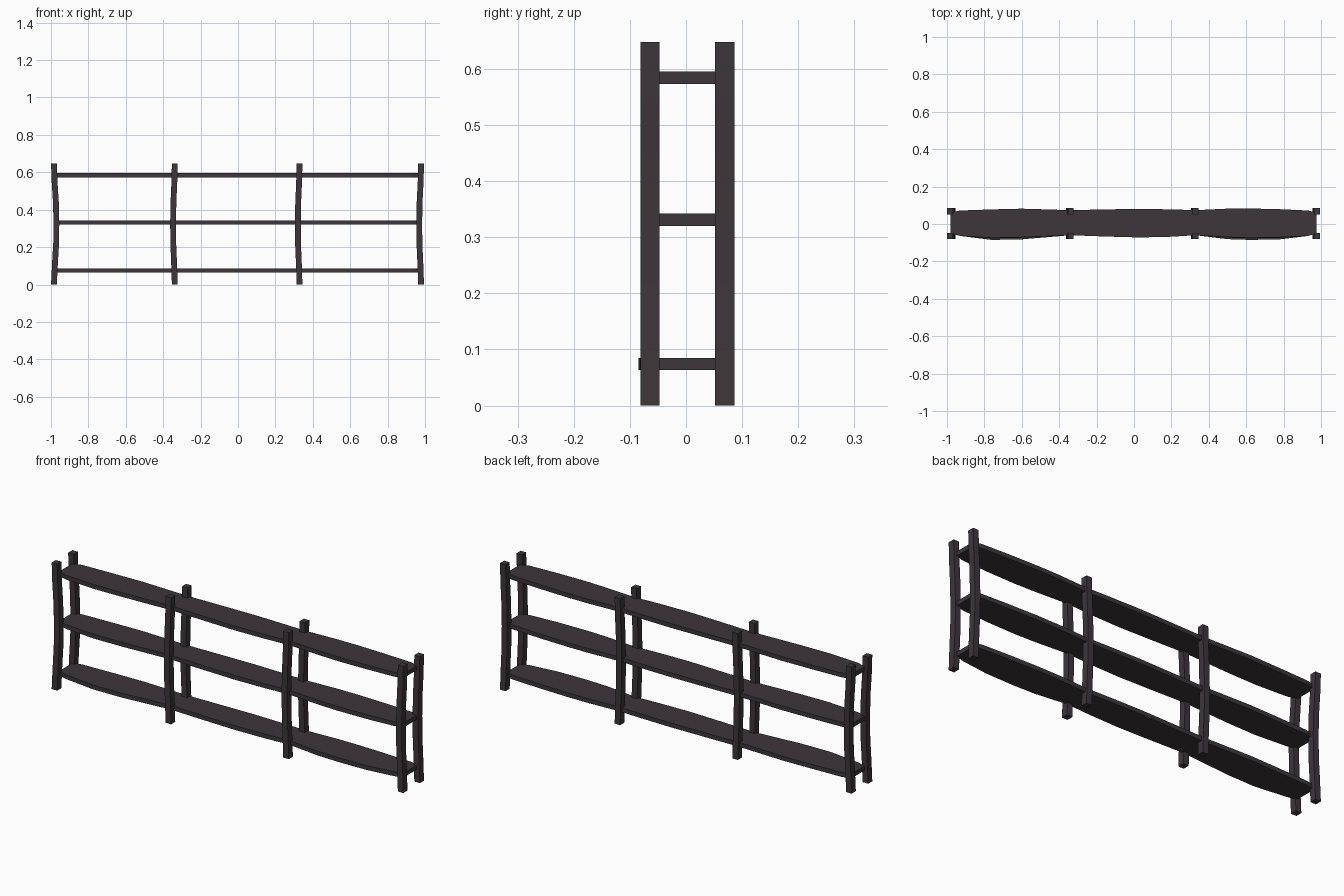
import bpy, bmesh

if "Cube" in bpy.data.objects:
    bpy.data.objects.remove(bpy.data.objects["Cube"])

mat = bpy.data.materials.new("dark_wood")
mat.diffuse_color = (0.047, 0.037, 0.043, 1)
mat.use_nodes = True
mat.node_tree.nodes["Principled BSDF"].inputs["Base Color"].default_value = mat.diffuse_color


def loft(name, rings):
    """Skin a list of 4-point rings into a closed flat-shaded solid."""
    bm = bmesh.new()
    vs = [[bm.verts.new(p) for p in r] for r in rings]
    for a, b in zip(vs, vs[1:]):
        for i in range(4):
            j = (i + 1) % 4
            bm.faces.new((a[i], a[j], b[j], b[i]))
    bm.faces.new(vs[0])
    bm.faces.new(vs[-1])
    bmesh.ops.recalc_face_normals(bm, faces=bm.faces)
    me = bpy.data.meshes.new(name)
    bm.to_mesh(me)
    bm.free()
    me.materials.append(mat)
    ob = bpy.data.objects.new(name, me)
    bpy.context.collection.objects.link(ob)


# Slightly bowed posts, front and back rows: x centre and bow direction
for n, (x, bow) in enumerate([(-0.984, 0.013), (-0.338, -0.009),
                              (0.329, -0.009), (0.979, -0.010)]):
    for row, y in (("front", -0.0645), ("back", 0.069)):
        rings = []
        for z, k in ((0, 0), (0.11, 0.4), (0.22, 0.9), (0.33, 1),
                     (0.44, 0.8), (0.55, 0.25), (0.648, 0)):
            c, h, d = x + bow * k, 0.0155, 0.017
            rings.append([(c - h, y - d, z), (c + h, y - d, z),
                          (c + h, y + d, z), (c - h, y + d, z)])
        loft(f"{row}_post_{n + 1}", rings)

# Long shelves with wavy edges: x, front edge, back edge
outline = [(-0.98, -0.05, 0.062), (-0.93, -0.064, 0.072), (-0.76, -0.074, 0.078),
           (-0.60, -0.071, 0.082), (-0.34, -0.060, 0.074), (-0.15, -0.067, 0.078),
           (0.03, -0.072, 0.081), (0.20, -0.068, 0.078), (0.33, -0.060, 0.074),
           (0.50, -0.070, 0.082), (0.62, -0.074, 0.083), (0.78, -0.071, 0.079),
           (0.93, -0.064, 0.072), (0.975, -0.05, 0.062)]
for name, z, extra in (("bottom_shelf", 0.074, 0.011), ("middle_shelf", 0.331, 0.003),
                       ("top_shelf", 0.584, 0.0)):
    rings = []
    for x, f, b in outline:
        if f < -0.0695 and abs(x) > 0.3:
            f -= extra
        t = 0.011
        rings.append([(x, f, z - t), (x, b, z - t), (x, b, z + t), (x, f, z + t)])
    loft(name, rings)
